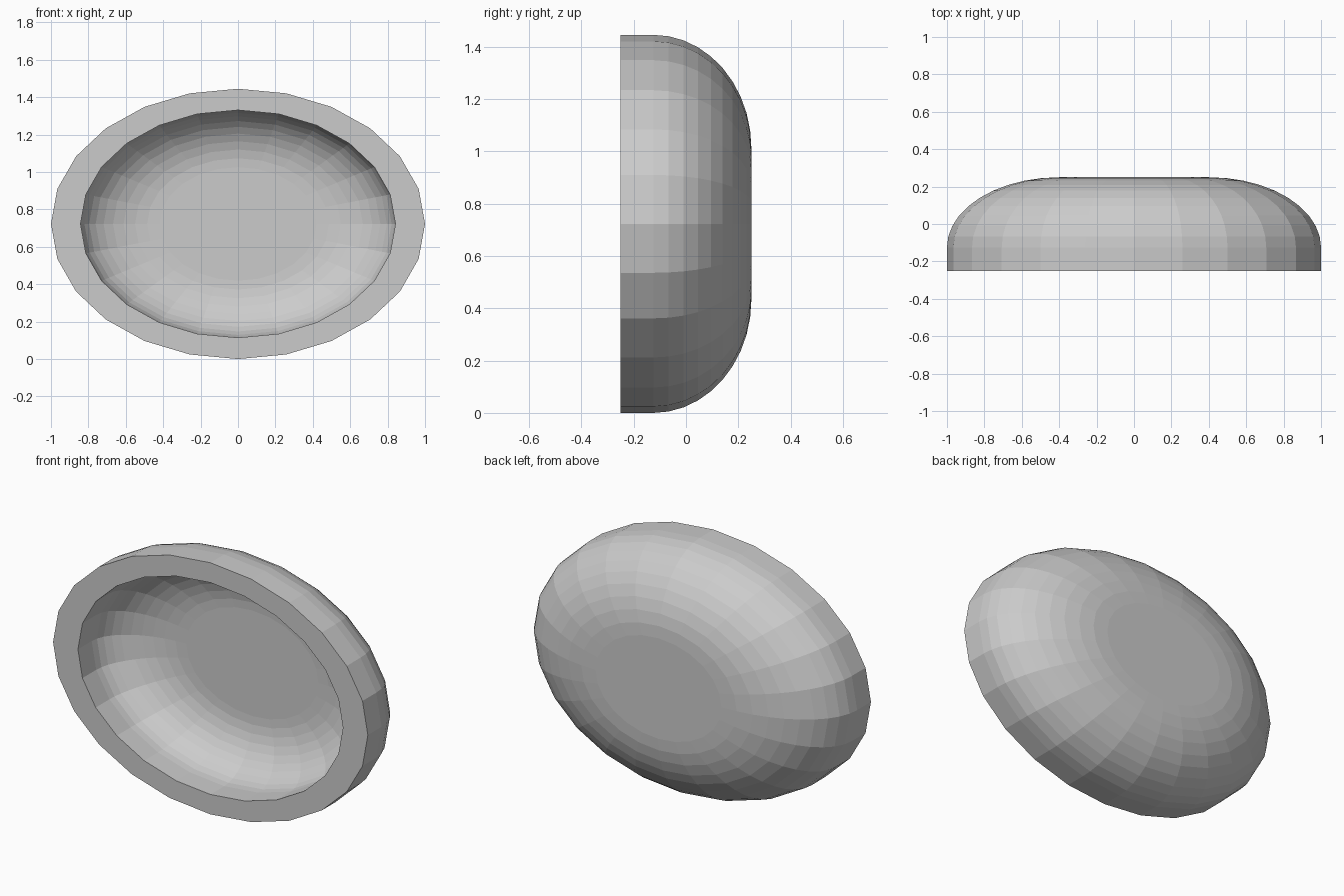
import bpy, bmesh
from math import sin, cos, pi

if "Cube" in bpy.data.objects:
    bpy.data.objects.remove(bpy.data.objects["Cube"])

SIDES, STEPS = 24, 10
HALF_H = 0.7225  # oval half height; half width is 1


def arc(r_wall, r_floor, y_start, y_floor):
    """Quarter-ellipse wall profile as (radius, y), from wall to floor."""
    return [(r_floor + (r_wall - r_floor) * cos(i * pi / 2 / STEPS),
             y_start + (y_floor - y_start) * sin(i * pi / 2 / STEPS))
            for i in range(STEPS + 1)]


# Profile runs from the outer back, over the front rim, to the inner floor
outer = [(1.0, -0.25)] + arc(1.0, 0.40, -0.125, 0.25)
inner = [(0.842, -0.25)] + arc(0.842, 0.42, -0.125, 0.13)
profile = outer[::-1] + inner

# Oval bowl, opening towards the front
bm = bmesh.new()
rings = []
for r, y in profile:
    rings.append([bm.verts.new((r * cos(2 * pi * k / SIDES), y,
                                HALF_H + HALF_H * r * sin(2 * pi * k / SIDES)))
                  for k in range(SIDES)])
for a, b in zip(rings, rings[1:]):
    for k in range(SIDES):
        n = (k + 1) % SIDES
        bm.faces.new((a[k], a[n], b[n], b[k]))
bm.faces.new(rings[0])
bm.faces.new(rings[-1])
bmesh.ops.recalc_face_normals(bm, faces=bm.faces[:])

mesh = bpy.data.meshes.new("oval_bowl")
bm.to_mesh(mesh)
bm.free()
bpy.context.collection.objects.link(bpy.data.objects.new("oval_bowl", mesh))
